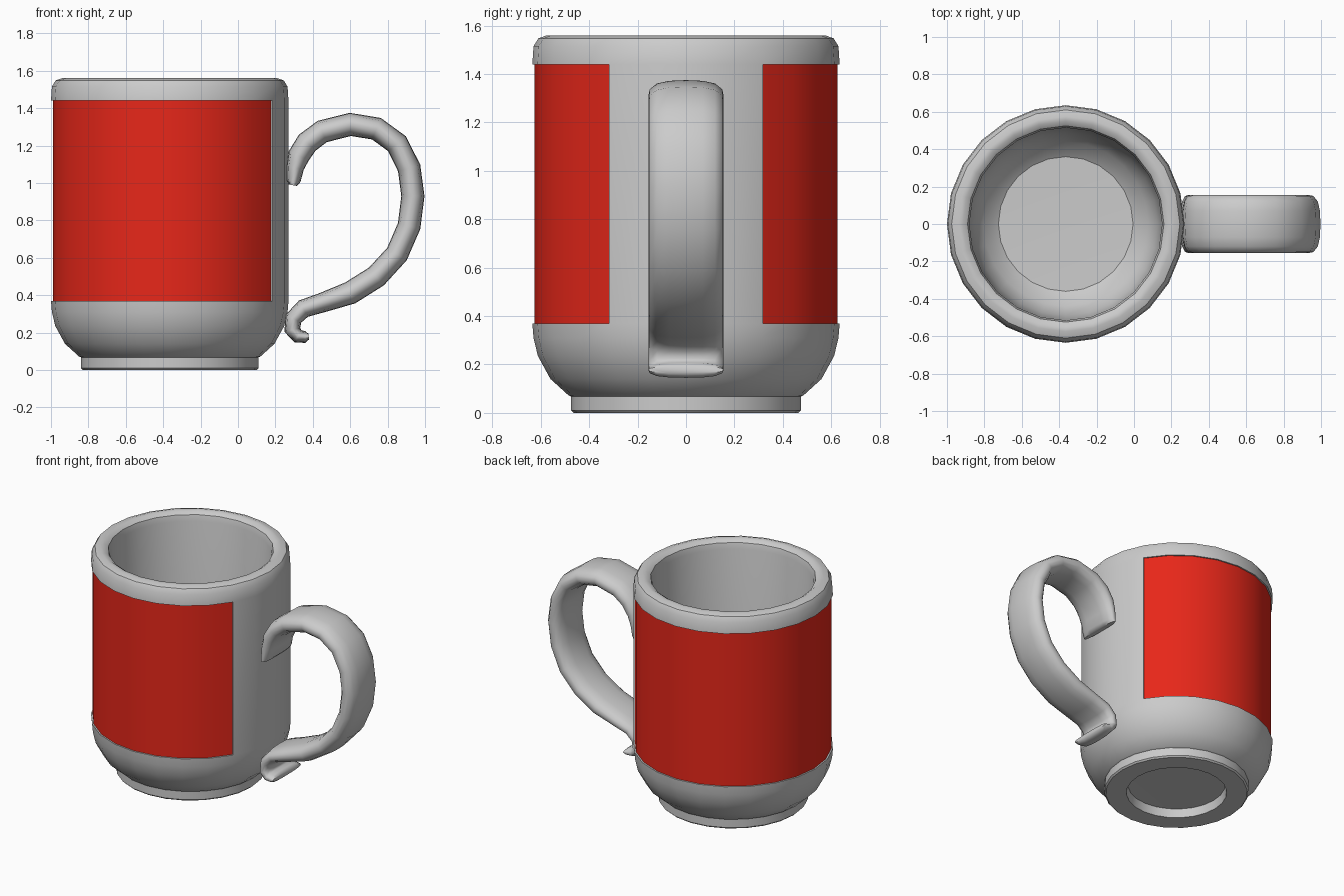
import bpy, bmesh, math
from mathutils import Vector

if "Cube" in bpy.data.objects:
    bpy.data.objects.remove(bpy.data.objects["Cube"])

SEG = 24
CX = -0.365          # mug axis
Z0, Z1 = 0.37, 1.44  # panel height range
GAP = 2              # panel stops this many segments either side of the handle


def finish(bm, name, angle, recalc=True):
    if recalc:
        bmesh.ops.recalc_face_normals(bm, faces=bm.faces)
    me = bpy.data.meshes.new(name)
    bm.to_mesh(me)
    bm.free()
    ob = bpy.data.objects.new(name, me)
    bpy.context.collection.objects.link(ob)
    bpy.ops.object.select_all(action='DESELECT')
    ob.select_set(True)
    bpy.context.view_layer.objects.active = ob
    bpy.ops.object.shade_smooth_by_angle(angle=math.radians(angle))
    return ob


def lathe(profile, first=0, last=SEG):
    """Revolve (radius, z) points between two segment numbers."""
    bm = bmesh.new()
    cols = []
    for i in range(first, last + 1):
        a = 2 * math.pi * i / SEG
        cols.append([bm.verts.new((CX + r * math.cos(a), r * math.sin(a), z))
                     for r, z in profile])
    for c, d in zip(cols, cols[1:]):
        for k in range(len(profile) - 1):
            bm.faces.new((c[k], d[k], d[k + 1], c[k + 1]))
    bmesh.ops.remove_doubles(bm, verts=bm.verts, dist=1e-5)
    return bm


# Mug body: underside, foot, bowl, wall, rim, inside
body = lathe([(0, 0.065), (0.32, 0.06), (0.33, 0.0), (0.465, 0.0), (0.475, 0.01),
              (0.475, 0.068), (0.485, 0.072), (0.56, 0.14), (0.612, 0.235),
              (0.63, 0.31), (0.635, Z0), (0.635, Z1), (0.63, 1.515),
              (0.61, 1.548), (0.575, 1.56), (0.55, 1.558), (0.525, 1.54),
              (0.515, 1.50), (0.51, 0.45), (0.49, 0.32), (0.44, 0.22),
              (0.36, 0.16), (0, 0.15)])
bmesh.ops.recalc_face_normals(body, faces=body.faces)


# Sink the wall behind the panel, leaving a narrow step around it
def on_panel(f):
    c = f.calc_center_median()
    return (abs(c.z - (Z0 + Z1) / 2) < 0.01 and math.hypot(c.x - CX, c.y) > 0.6
            and abs(math.atan2(c.y, c.x - CX)) > 2 * math.pi * GAP / SEG)


wall = [f for f in body.faces if on_panel(f)]
new = bmesh.ops.extrude_face_region(body, geom=wall)['geom']
for v in (g for g in new if isinstance(g, bmesh.types.BMVert)):
    v.co.x = CX + (v.co.x - CX) * 0.625 / 0.635
    v.co.y *= 0.625 / 0.635
gone = set(f for f in wall if f.is_valid)
gone |= set(g for g in new if isinstance(g, bmesh.types.BMFace) and g.is_valid)
bmesh.ops.delete(body, geom=list(gone), context='FACES')
finish(body, "mug_body", 35)

# Red wrap panel
panel = finish(lathe([(0.625, Z0), (0.625, Z1)], GAP, SEG - GAP), "red_panel", 35, False)
red = bpy.data.materials.new("red_glaze")
red.diffuse_color = (0.8, 0.02, 0.01, 1)
red.use_nodes = True
red.node_tree.nodes["Principled BSDF"].inputs["Base Color"].default_value = red.diffuse_color
panel.data.materials.append(red)

# Handle: flattened section swept along a side path of (x, z, thickness)
path = [(0.293, 0.988, 0.35), (0.297, 1.01, 0.6), (0.306, 1.08, 0.75), (0.325, 1.145, 0.95),
        (0.37, 1.215, 1), (0.45, 1.275, 1), (0.60, 1.313, 1), (0.74, 1.29, 1),
        (0.85, 1.21, 1), (0.915, 1.08, 1), (0.935, 0.93, 1), (0.915, 0.77, 1),
        (0.85, 0.62, 1), (0.74, 0.50, 1), (0.60, 0.412, 1), (0.45, 0.36, 0.85),
        (0.35, 0.328, 0.8), (0.297, 0.275, 0.75), (0.29, 0.215, 0.7),
        (0.32, 0.18, 0.6), (0.36, 0.176, 0.5), (0.378, 0.178, 0.25)]
quarter = [(0.155, 0.0), (0.15, 0.024), (0.12, 0.048), (0.07, 0.059), (0.0, 0.062)]
half = quarter + [(-y, t) for y, t in quarter[-2::-1]]
section = half + [(y, -t) for y, t in half[-2:0:-1]]

bm = bmesh.new()
rings = []
for i, (x, z, s) in enumerate(path):
    a, b = path[max(i - 1, 0)], path[min(i + 1, len(path) - 1)]
    t = Vector((b[0] - a[0], b[1] - a[1])).normalized()
    rings.append([bm.verts.new((x - t.y * n * s, y, z + t.x * n * s)) for y, n in section])
m = len(section)
for p, q in zip(rings, rings[1:]):
    for k in range(m):
        bm.faces.new((p[k], p[(k + 1) % m], q[(k + 1) % m], q[k]))
bm.faces.new(rings[0])
bm.faces.new(rings[-1])
finish(bm, "handle", 60)
